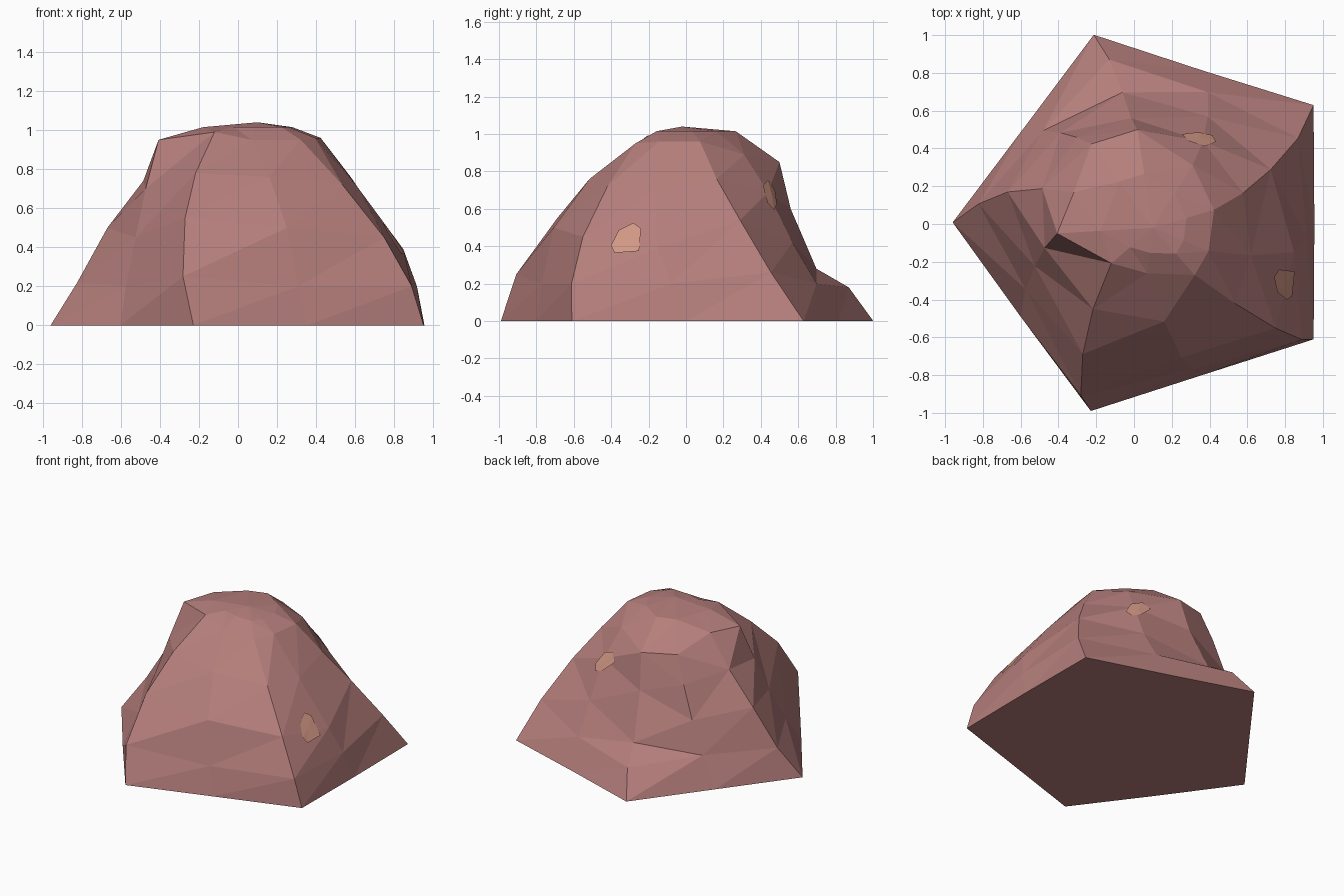
import bpy, bmesh
from math import radians, sin, cos
from mathutils import Vector
from mathutils.bvhtree import BVHTree

default_cube = bpy.data.objects.get("Cube")
if default_cube:
    bpy.data.objects.remove(default_cube, do_unlink=True)


def make_material(name, color):
    material = bpy.data.materials.new(name)
    material.use_nodes = True
    material.diffuse_color = color
    shader = next(n for n in material.node_tree.nodes if n.type == "BSDF_PRINCIPLED")
    shader.inputs["Base Color"].default_value = color
    shader.inputs["Roughness"].default_value = 0.9
    return material


def make_object(name, bm, material):
    mesh = bpy.data.meshes.new(name)
    bm.to_mesh(mesh)
    mesh.materials.append(material)
    obj = bpy.data.objects.new(name, mesh)
    bpy.context.scene.collection.objects.link(obj)
    return obj


rock_red = make_material("dusty red rock", (0.46, 0.21, 0.2, 1))
chip_peach = make_material("peach chipped rock", (0.64, 0.31, 0.23, 1))

# Ridges and walls in turn around the mound:
# bearing at the foot, bearing at the rim, then (radius, height) from foot to rim
SPOKES = [
    (0, -20, [(.955, 0), (.92, .2), (.86, .39), (.64, .7), (.42, .96)]),
    (33.5, 10, [(1.14, 0), (.98, .26), (.78, .54), (.6, .76), (.43, .96)]),
    (66, 45, [(.89, 0), (.8, .2), (.69, .42), (.57, .69), (.44, .89)]),
    (102, 88, [(1.024, 0), (.88, .18), (.7, .28), (.56, .6), (.5, .85)]),
    (139.7, 118, [(.773, 0), (.69, .22), (.62, .45), (.55, .68), (.48, .87)]),
    (179.5, 152, [(.96, 0), (.83, .22), (.69, .5), (.52, .74), (.36, .96)]),
    (219, 187, [(.775, 0), (.67, .2), (.57, .45), (.49, .7), (.41, .95)]),
    (257, 240, [(1.016, 0), (.95, .25), (.74, .55), (.5, .78), (.24, .99)]),
    (294, 285, [(.877, 0), (.83, .2), (.75, .5), (.54, .76), (.27, .95)]),
    (327.3, 320, [(1.13, 0), (1.08, .2), (.93, .45), (.68, .72), (.42, .95)]),
]
PEAK = Vector((.1, -.02, 1.04))


# Mound: a faceted skin stretched over the spokes, with a low crown
def build_mound():
    bm = bmesh.new()
    columns = []
    for foot, rim, profile in SPOKES:
        column = []
        for i, (radius, height) in enumerate(profile):
            bearing = radians(foot + (rim - foot) * i / (len(profile) - 1))
            column.append(bm.verts.new((radius * cos(bearing), radius * sin(bearing), height)))
        shoulder = column[-1].co.lerp(PEAK, .45)
        shoulder.z = 1.015
        column.append(bm.verts.new(shoulder))
        columns.append(column)

    peak = bm.verts.new(PEAK)
    for a, b in zip(columns, columns[1:] + columns[:1]):
        for i in range(len(a) - 1):
            bm.faces.new((a[i], b[i], b[i + 1], a[i + 1]))
        bm.faces.new((a[-1], b[-1], peak))
    bm.faces.new([column[0] for column in reversed(columns)])
    bmesh.ops.triangulate(bm, faces=bm.faces[:], quad_method="SHORT_EDGE")
    bmesh.ops.recalc_face_normals(bm, faces=bm.faces[:])
    return bm


mound = build_mound()
make_object("rock_mound", mound, rock_red)
surface = BVHTree.FromBMesh(mound)


# Chips: thin fresh patches laid on the skin by projecting an outline
def add_chip(name, outline, direction):
    bm = bmesh.new()
    center = sum(outline, Vector()) / len(outline)

    def lay(point):
        hit, normal, _, _ = surface.ray_cast(point, direction)
        return bm.verts.new(hit + normal * .009)

    hub = lay(center)
    ring = [lay(p) for p in outline]
    for a, b in zip(ring, ring[1:] + ring[:1]):
        bm.faces.new((hub, a, b))
    bmesh.ops.recalc_face_normals(bm, faces=bm.faces[:])
    for face in bm.faces:
        if face.normal.dot(direction) > 0:
            face.normal_flip()
    make_object(name, bm, chip_peach)
    bm.free()


side_outline = [(-.4, .4), (-.38, .36), (-.25, .37), (-.24, .49), (-.28, .52), (-.36, .48)]
add_chip("side_chip", [Vector((2, y, z)) for y, z in side_outline], Vector((-1, 0, 0)))

back_outline = [(.25, .7), (.29, .75), (.37, .72), (.43, .63), (.41, .59), (.34, .62)]
add_chip("back_chip", [Vector((x, 2, z)) for x, z in back_outline], Vector((0, -1, 0)))

mound.free()
